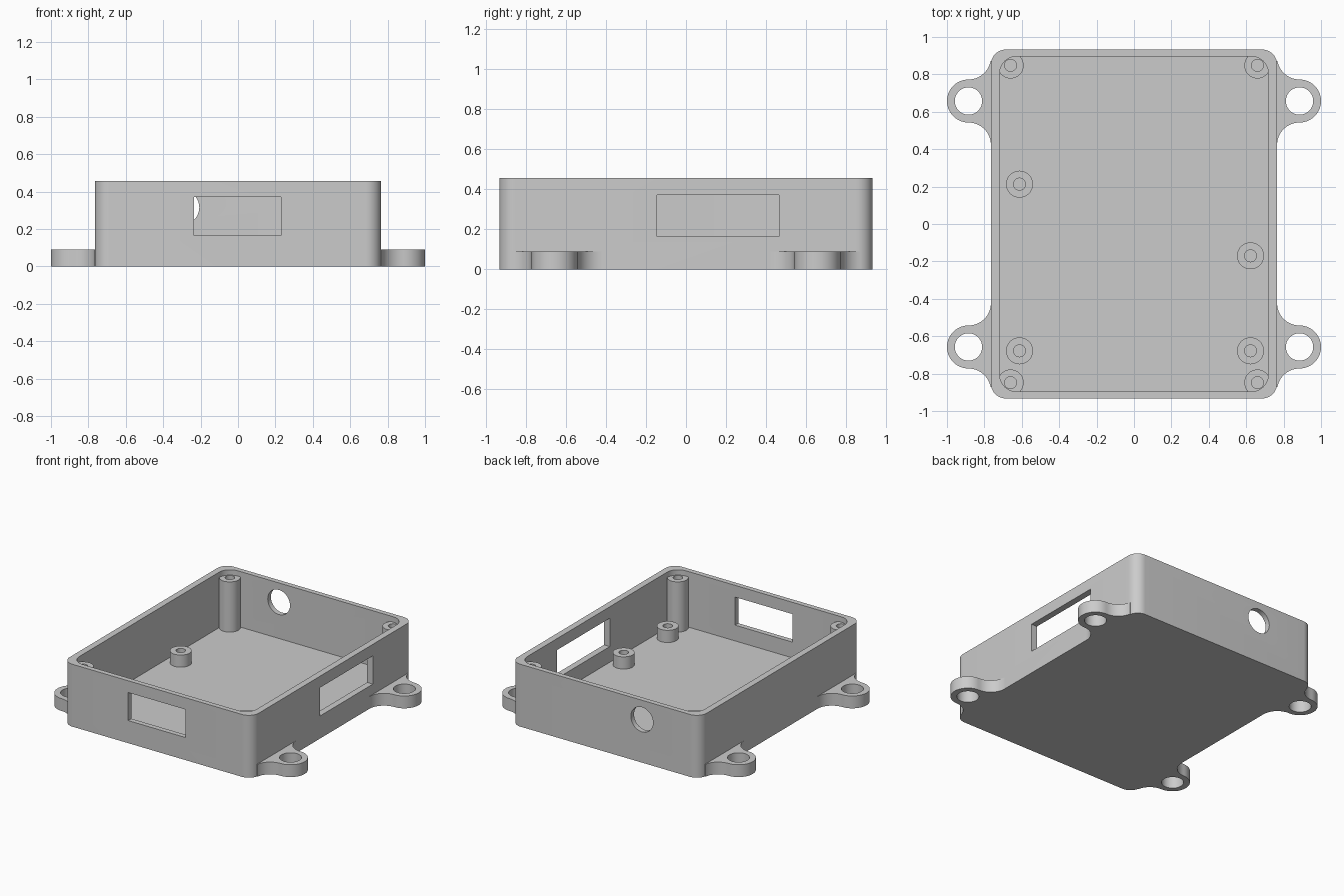
import bpy, bmesh
from math import sin, cos, pi, radians

if "Cube" in bpy.data.objects:
    bpy.data.objects.remove(bpy.data.objects["Cube"])

HX, HY, H = 0.765, 0.933, 0.456      # outer half sizes and height
IX, IY, FLOOR = 0.718, 0.896, 0.05   # cavity half sizes and floor level

grey = bpy.data.materials.new("plain grey")
grey.diffuse_color = (0.6, 0.6, 0.6, 1)
grey.use_nodes = True
grey.node_tree.nodes["Principled BSDF"].inputs["Base Color"].default_value = grey.diffuse_color


def arc(cx, cy, r, a0, a1, n):
    """Points on an arc, angles in degrees."""
    return [(cx + r * cos(radians(a0 + (a1 - a0) * i / n)),
             cy + r * sin(radians(a0 + (a1 - a0) * i / n))) for i in range(n + 1)]


def circle(cx, cy, r, n=48):
    return arc(cx, cy, r, 0, 360, n)[:-1]


def rounded(hx, hy, r):
    pts = []
    for i, (sx, sy) in enumerate([(1, 1), (-1, 1), (-1, -1), (1, -1)]):
        pts += arc(sx * (hx - r), sy * (hy - r), r, 90 * i, 90 * i + 90, 12)
    return pts


def make(name, bm):
    bmesh.ops.recalc_face_normals(bm, faces=bm.faces)
    me = bpy.data.meshes.new(name)
    bm.to_mesh(me)
    bm.free()
    me.materials.append(grey)
    ob = bpy.data.objects.new(name, me)
    bpy.context.collection.objects.link(ob)
    return ob


def prism(name, pts, z0, z1, place=lambda x, y, z: (x, y, z)):
    """Extrude a closed outline; place maps its axes into the scene."""
    bm = bmesh.new()
    a = [bm.verts.new(place(x, y, z0)) for x, y in pts]
    b = [bm.verts.new(place(x, y, z1)) for x, y in pts]
    bm.faces.new(a)
    bm.faces.new(b)
    for i in range(len(pts)):
        j = (i + 1) % len(pts)
        bm.faces.new((a[i], a[j], b[j], b[i]))
    return make(name, bm)


def tube(name, x, y, r, hole, z0, z1, n=40):
    """Upright ring with an open bore standing on the floor."""
    bm = bmesh.new()
    rings = [[bm.verts.new((px, py, z)) for px, py in circle(x, y, rad, n)]
             for rad, z in ((r, z0), (r, z1), (hole, z1), (hole, z0))]
    for k in range(4):
        p, q = rings[k], rings[(k + 1) % 4]
        for i in range(n):
            j = (i + 1) % n
            bm.faces.new((p[i], p[j], q[j], q[i]))
    return make(name, bm)


def activate(ob):
    bpy.ops.object.select_all(action='DESELECT')
    ob.select_set(True)
    bpy.context.view_layer.objects.active = ob


def cut(ob, cutter):
    mod = ob.modifiers.new("cut", 'BOOLEAN')
    mod.operation, mod.solver, mod.object = 'DIFFERENCE', 'EXACT', cutter
    activate(ob)
    bpy.ops.object.modifier_apply(modifier=mod.name)
    bpy.data.objects.remove(cutter)


def rect(x0, x1, y0, y1):
    return [(x0, y0), (x1, y0), (x1, y1), (x0, y1)]


def along_y(x, z, y):
    return (x, y, z)


def along_x(y, z, x):
    return (x, y, z)


# Open tray with its cavity, two rectangular ports and a round cable hole
tray = prism("tray", rounded(HX, HY, 0.08), 0, H)
cut(tray, prism("cavity", rounded(IX, IY, 0.09), FLOOR, H + 0.1))
cut(tray, prism("front_port", rect(-0.235, 0.23, 0.165, 0.37), -1.0, -0.85, along_y))
cut(tray, prism("side_port", rect(-0.145, 0.465, 0.165, 0.372), 0.68, 0.85, along_x))
cut(tray, prism("cable_hole", circle(-0.297, 0.315, 0.09), 0.85, 1.0, along_y))

# Mounting ears with concave blends into the side walls
EX, EY, R, B = 0.885, 0.6575, 0.115, 0.12
ear = arc(EX, EY, R, -90, 90, 28)
ear += arc(EX, EY + R + B, B, -90, -170, 12)[1:]
ear += [(0.74, ear[-1][1]), (0.74, EY - R - B)]
ear += arc(EX, EY - R - B, B, 180, 90, 14)[:-1]
for sx, side in ((-1, "left"), (1, "right")):
    for sy, end in ((-1, "front"), (1, "back")):
        ob = prism(f"mounting_ear_{end}_{side}", [(sx * x, sy * y) for x, y in ear], 0, 0.09)
        cut(ob, prism("ear_hole", circle(sx * EX, sy * EY, 0.073), -0.1, 0.2))
        # Tall lid screw post in each corner
        tube(f"lid_post_{end}_{side}", sx * 0.66, sy * 0.848, 0.07, 0.032, FLOOR - 0.01, 0.417)

# Short board standoffs
for i, (x, y) in enumerate([(-0.612, 0.213), (0.623, -0.17), (-0.612, -0.678), (0.623, -0.678)]):
    tube(f"board_standoff_{i + 1}", x, y, 0.072, 0.032, FLOOR - 0.01, 0.139)

# Smooth the round surfaces and keep the edges crisp
for ob in list(bpy.context.scene.objects):
    activate(ob)
    bpy.ops.object.shade_smooth_by_angle(angle=radians(30))
